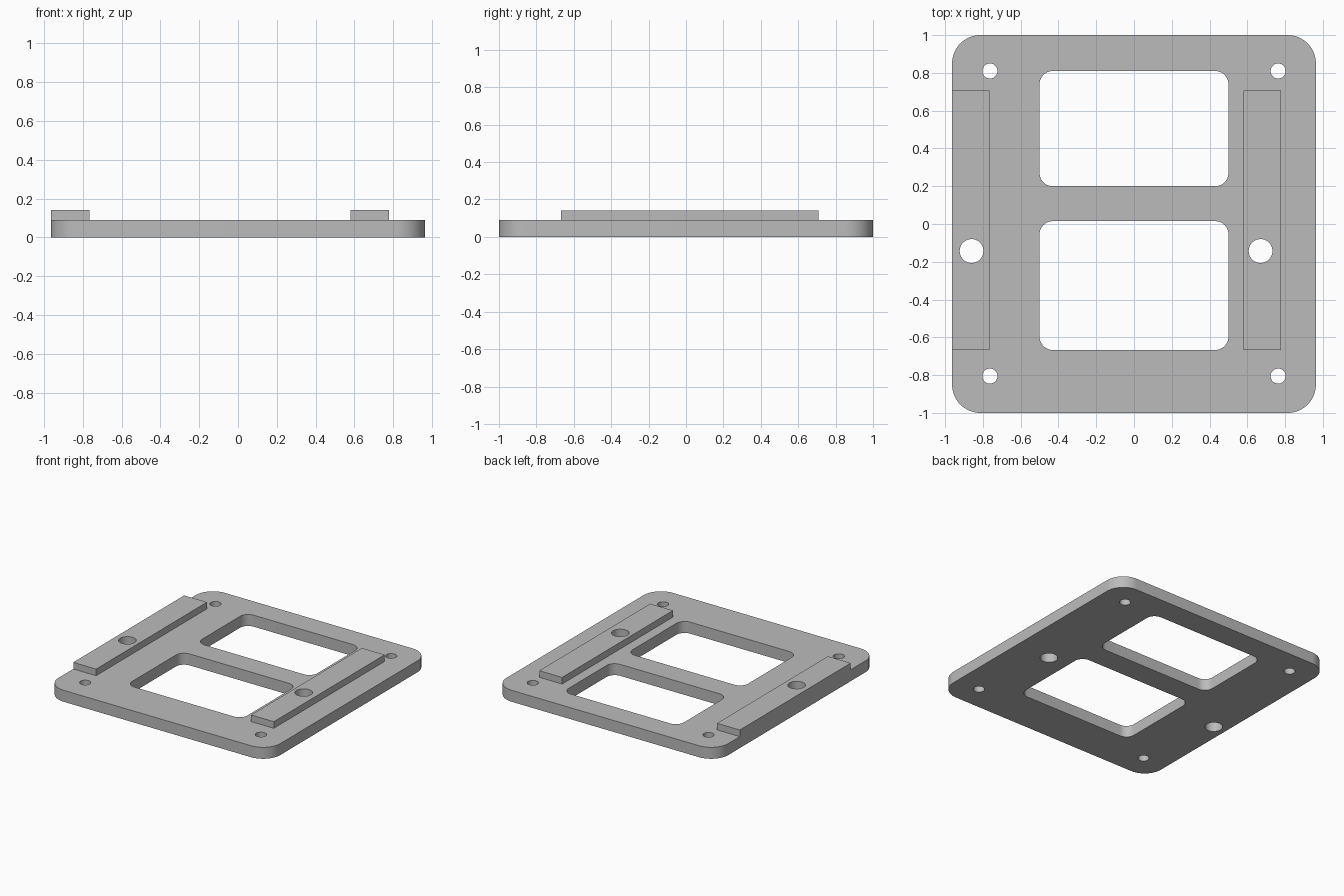
import bpy, bmesh
from math import pi, cos, sin

cube = bpy.data.objects.get("Cube")
if cube:
    bpy.data.objects.remove(cube, do_unlink=True)

gray = bpy.data.materials.new("plain_gray")
gray.use_nodes = True
gray.diffuse_color = (0.5, 0.5, 0.5, 1)
gray.node_tree.nodes["Principled BSDF"].inputs["Base Color"].default_value = gray.diffuse_color


def rounded_rect(x0, x1, y0, y1, r, steps=10):
    """Outline of a rectangle with rounded corners."""
    centres = [(x1 - r, y1 - r), (x0 + r, y1 - r), (x0 + r, y0 + r), (x1 - r, y0 + r)]
    return [(cx + r * cos(a), cy + r * sin(a))
            for q, (cx, cy) in enumerate(centres)
            for a in [(q + i / steps) * pi / 2 for i in range(steps + 1)]]


def circle(cx, cy, r, sides=40):
    return [(cx + r * cos(2 * pi * i / sides), cy + r * sin(2 * pi * i / sides))
            for i in range(sides)]


def slab(name, outlines, z0, z1):
    """Extrude the first outline from z0 to z1; the others become through holes."""
    curve = bpy.data.curves.new(name, "CURVE")
    curve.dimensions = "2D"
    curve.fill_mode = "BOTH"
    curve.extrude = (z1 - z0) / 2
    for outline in outlines:
        spline = curve.splines.new("POLY")
        spline.points.add(len(outline) - 1)
        for point, (x, y) in zip(spline.points, outline):
            point.co = (x, y, 0, 1)
        spline.use_cyclic_u = True
    source = bpy.data.objects.new(name + "_outline", curve)
    bpy.context.collection.objects.link(source)
    bpy.context.view_layer.update()
    mesh = bpy.data.meshes.new_from_object(
        source.evaluated_get(bpy.context.evaluated_depsgraph_get()))
    bpy.data.objects.remove(source)
    bpy.data.curves.remove(curve)

    # Weld caps to walls and set the height
    bm = bmesh.new()
    bm.from_mesh(mesh)
    bmesh.ops.remove_doubles(bm, verts=bm.verts, dist=0.0001)
    bmesh.ops.translate(bm, verts=bm.verts, vec=(0, 0, (z0 + z1) / 2))
    bmesh.ops.recalc_face_normals(bm, faces=bm.faces)
    bm.to_mesh(mesh)
    bm.free()

    mesh.name = name
    mesh.materials.clear()
    mesh.materials.append(gray)
    obj = bpy.data.objects.new(name, mesh)
    bpy.context.collection.objects.link(obj)
    bpy.ops.object.select_all(action="DESELECT")
    obj.select_set(True)
    bpy.context.view_layer.objects.active = obj
    bpy.ops.object.shade_smooth_by_angle(angle=pi / 6)
    return obj


PLATE_TOP, RAIL_TOP = 0.09, 0.142
HALF_WIDTH = 0.963

# Through holes shared by the plate and the rails
rail_holes = {"right_rail": circle(-0.86, -0.143, 0.063),
              "left_rail": circle(0.67, -0.143, 0.063)}
screw_holes = [circle(x, y, 0.04) for x in (-0.763, 0.763) for y in (-0.805, 0.81)]
windows = [rounded_rect(-0.5, 0.5, 0.2, 0.81, 0.07),
           rounded_rect(-0.5, 0.5, -0.667, 0.015, 0.07)]

# Base plate
plate = rounded_rect(-HALF_WIDTH, HALF_WIDTH, -1, 1, 0.15, 16)
slab("base_plate", [plate] + windows + screw_holes + list(rail_holes.values()), 0, PLATE_TOP)

# Raised rails
for name, x0 in (("right_rail", -HALF_WIDTH), ("left_rail", 0.58)):
    x1 = x0 + 0.198
    bar = [(x0, -0.667), (x1, -0.667), (x1, 0.708), (x0, 0.708)]
    slab(name, [bar, rail_holes[name]], PLATE_TOP, RAIL_TOP)
